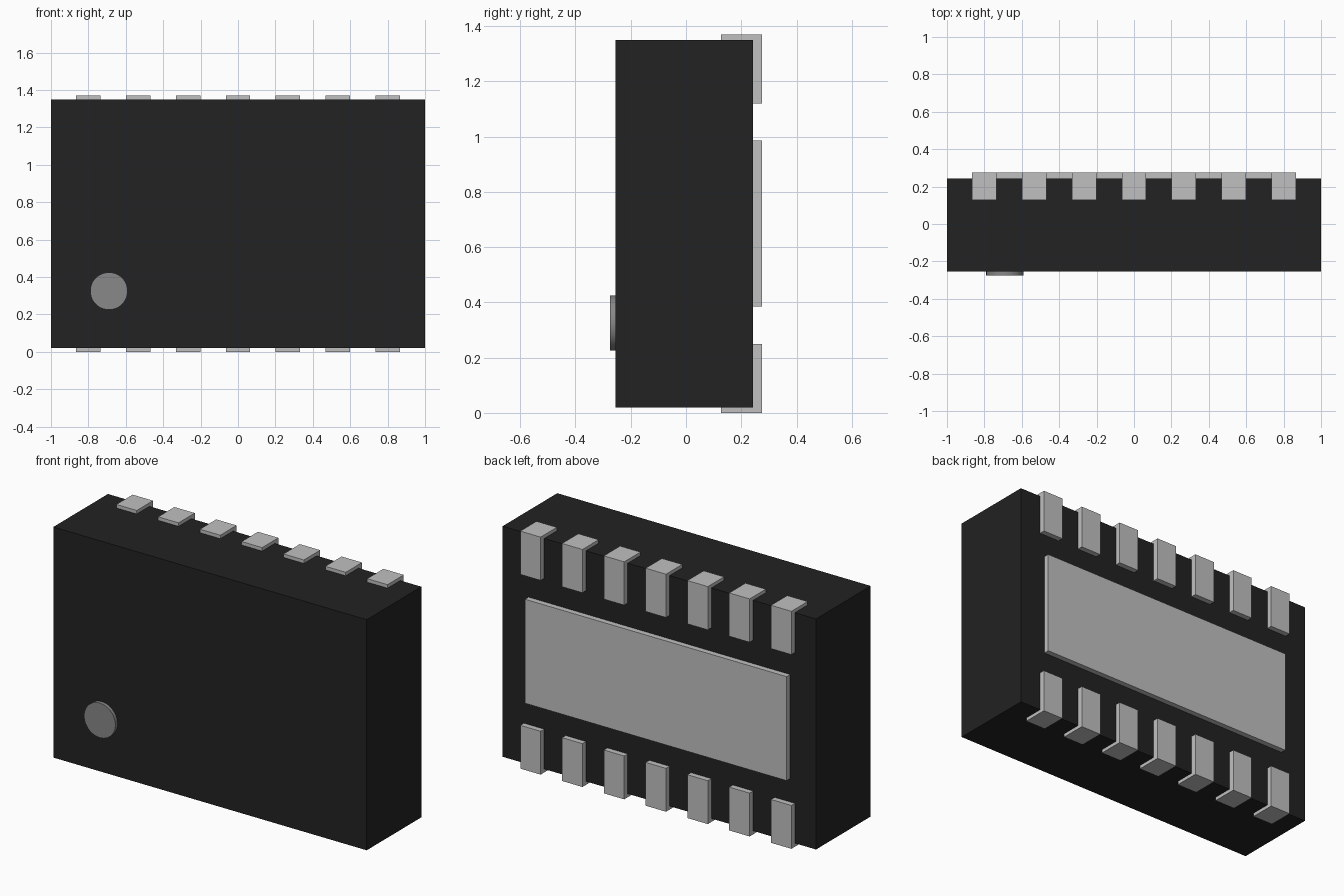
import bpy
import math

cube = bpy.data.objects.get("Cube")
if cube:
    bpy.data.objects.remove(cube, do_unlink=True)


def material(name, value):
    mat = bpy.data.materials.new(name)
    mat.use_nodes = True
    color = (value, value, value, 1)
    mat.diffuse_color = color
    mat.node_tree.nodes["Principled BSDF"].inputs["Base Color"].default_value = color
    return mat


black = material("black plastic", 0.016)
silver = material("silver metal", 0.527)
grey = material("grey marking", 0.246)


def box(name, x, y, z, mat):
    """Box from (min, max) ranges along each axis."""
    ranges = (x, y, z)
    bpy.ops.mesh.primitive_cube_add(size=1, location=[(a + b) / 2 for a, b in ranges])
    obj = bpy.context.object
    obj.name = name
    obj.scale = [b - a for a, b in ranges]
    bpy.ops.object.transform_apply(location=False, rotation=False, scale=True)
    obj.data.materials.append(mat)
    return obj


# Package body standing on its long edge
height = 1.37
box("package_body", (-1, 1), (-0.255, 0.243), (0.02, height - 0.02), black)

# Large thermal pad on the back
box("thermal_pad", (-0.835, 0.835), (0.2, 0.275), (0.385, 0.985), silver)

# Two rows of contacts wrapping the back edges
pitch, half_width, length = 0.2667, 0.065, 0.25
for row, bottom in (("lower", 0), ("upper", height - length)):
    for i in range(7):
        x = (i - 3) * pitch
        box(f"{row}_contact_{i + 1}", (x - half_width, x + half_width),
            (0.127, 0.275), (bottom, bottom + length), silver)

# Round orientation mark on the front
bpy.ops.mesh.primitive_cylinder_add(vertices=48, radius=0.1, depth=0.03,
                                    location=(-0.69, -0.26, 0.325),
                                    rotation=(math.pi / 2, 0, 0))
dot = bpy.context.object
dot.name = "orientation_dot"
dot.data.materials.append(grey)
bpy.ops.object.shade_smooth_by_angle(angle=math.radians(30))
